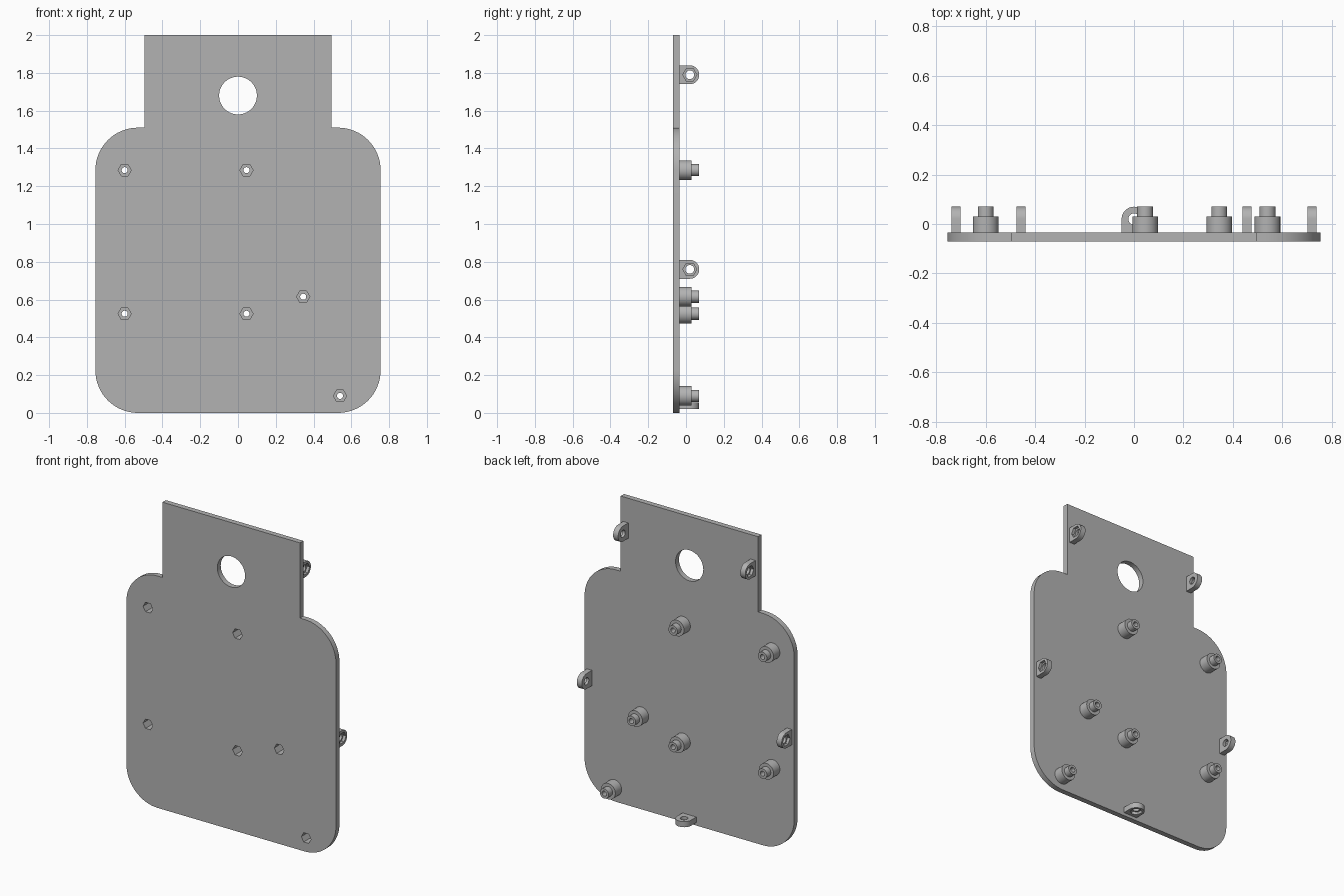
import bpy, bmesh, math
from mathutils import Matrix, Vector

if "Cube" in bpy.data.objects:
    bpy.data.objects.remove(bpy.data.objects["Cube"])

grey = bpy.data.materials.new("plain grey")
grey.use_nodes = True
colour = (0.45, 0.45, 0.45, 1)
grey.diffuse_color = colour
grey.node_tree.nodes["Principled BSDF"].inputs["Base Color"].default_value = colour

FRONT, BACK = -0.07, -0.035      # plate faces
STEP, TIP = 0.03, 0.07           # standoff shoulder and end
LUG_Y, LUG_R = 0.02, 0.05

# Axis frames: columns are profile u, profile v and the extrusion direction
ALONG_Y = Matrix(((1, 0, 0), (0, 0, 1), (0, 1, 0)))
ALONG_X = Matrix(((0, 0, 1), (1, 0, 0), (0, 1, 0)))
ALONG_Z = Matrix(((0, 1, 0), (1, 0, 0), (0, 0, 1)))


def arc(cu, cv, r, start=0, end=360, n=32):
    full = end - start == 360
    steps = n if full else n + 1
    angles = [math.radians(start + (end - start) * i / n) for i in range(steps)]
    return [(cu + r * math.cos(a), cv + r * math.sin(a)) for a in angles]


def prism(name, sections, frame):
    """Stack of closed profiles, given as (points, distance) pairs."""
    bm = bmesh.new()
    rings = [[bm.verts.new(frame @ Vector((u, v, d))) for u, v in pts]
             for pts, d in sections]
    bm.faces.new(rings[0])
    bm.faces.new(rings[-1])
    for a, b in zip(rings, rings[1:]):
        for i in range(len(a)):
            j = (i + 1) % len(a)
            bm.faces.new((a[i], a[j], b[j], b[i]))
    bmesh.ops.recalc_face_normals(bm, faces=bm.faces)
    mesh = bpy.data.meshes.new(name)
    bm.to_mesh(mesh)
    bm.free()
    mesh.materials.append(grey)
    obj = bpy.data.objects.new(name, mesh)
    bpy.context.collection.objects.link(obj)
    return obj


def activate(obj):
    bpy.ops.object.select_all(action='DESELECT')
    obj.select_set(True)
    bpy.context.view_layer.objects.active = obj


def cut(obj, pts, lo, hi, frame):
    cutter = prism("cutter", [(pts, lo), (pts, hi)], frame)
    cutter.hide_render = True
    activate(obj)
    mod = obj.modifiers.new("cut", 'BOOLEAN')
    mod.operation, mod.solver, mod.object = 'DIFFERENCE', 'EXACT', cutter
    bpy.ops.object.modifier_apply(modifier=mod.name)
    bpy.data.objects.remove(cutter)


def smooth(obj):
    activate(obj)
    bpy.ops.object.shade_smooth_by_angle(angle=math.radians(30))


# Backing plate: rounded body with a square tab on top
W, H, R, TAB = 0.755, 1.51, 0.225, 0.495
outline = (arc(W - R, R, R, -90, 0, 16) + arc(W - R, H - R, R, 0, 90, 16)
           + [(TAB, H), (TAB, 2), (-TAB, 2), (-TAB, H)]
           + arc(R - W, H - R, R, 90, 180, 16) + arc(R - W, R, R, 180, 270, 16))
plate = prism("backing_plate", [(outline, FRONT), (outline, BACK)], ALONG_Y)
cut(plate, arc(0, 1.68, 0.1, n=48), -0.2, 0.2, ALONG_Y)

# Standoffs: stepped posts with a bore and a hexagonal pocket from the front
spots = [(-0.6, 1.285), (0.045, 1.285), (-0.6, 0.525), (0.045, 0.525),
         (0.345, 0.615), (0.54, 0.09)]
for i, (x, z) in enumerate(spots):
    wide, narrow = arc(x, z, 0.052), arc(x, z, 0.032)
    post = prism(f"standoff_{i + 1}",
                 [(wide, BACK), (wide, STEP), (narrow, STEP), (narrow, TIP)], ALONG_Y)
    pocket = arc(x, z, 0.035, n=6)
    cut(plate, pocket, -0.2, 0.0, ALONG_Y)
    cut(post, pocket, -0.2, 0.0, ALONG_Y)
    cut(post, arc(x, z, 0.016), -0.2, 0.2, ALONG_Y)
    smooth(post)
smooth(plate)


# Lugs: round-ended ears with a hexagonal pocket on the outward face
def lug(name, centre, across, frame, outward):
    half = 0.018
    shape = [(BACK, across - LUG_R)] + arc(LUG_Y, across, LUG_R, -90, 90, 20) \
        + [(BACK, across + LUG_R)]
    ear = prism(name, [(shape, centre - half), (shape, centre + half)], frame)
    ends = sorted((centre, centre + outward * 0.1))
    cut(ear, arc(LUG_Y, across, 0.037, n=6), *ends, frame)
    cut(ear, arc(LUG_Y, across, 0.023), centre - 0.1, centre + 0.1, frame)
    smooth(ear)


for side, word in ((1, "left"), (-1, "right")):
    lug(f"upper_lug_{word}", side * 0.458, 1.79, ALONG_X, side)
    lug(f"side_lug_{word}", side * 0.72, 0.76, ALONG_X, side)
lug("bottom_lug", 0.038, 0, ALONG_Z, -1)
